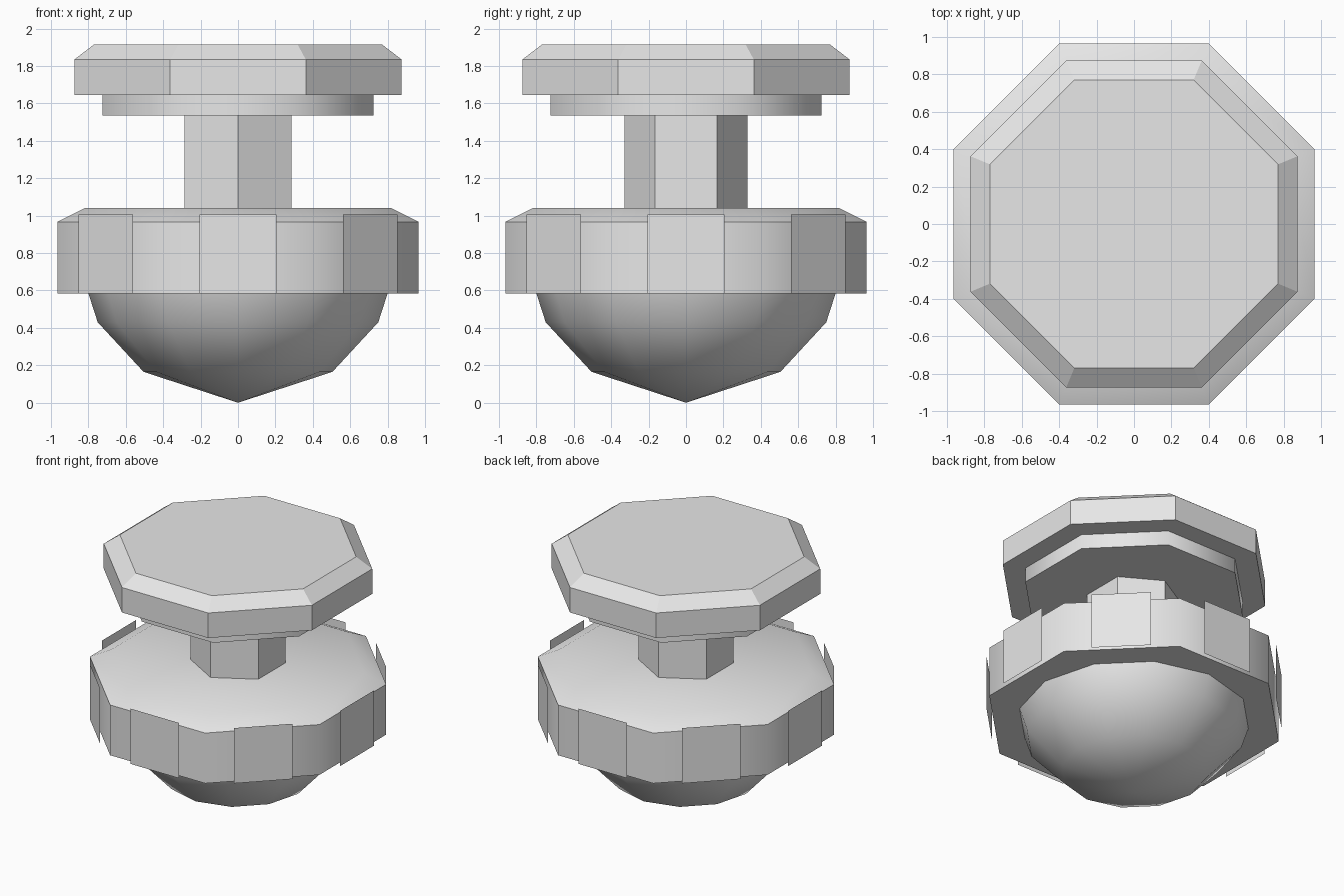
import bpy, bmesh, math
from mathutils import Matrix

if "Cube" in bpy.data.objects:
    bpy.data.objects.remove(bpy.data.objects["Cube"])

GREY = (0.8, 0.8, 0.8, 1.0)
mat = bpy.data.materials.new("light_grey")
mat.use_nodes = True
mat.diffuse_color = GREY
mat.node_tree.nodes["Principled BSDF"].inputs["Base Color"].default_value = GREY


def finish(name, bm, smooth_angle=None):
    """Turn a bmesh into a named object, smoothed below the given angle."""
    mesh = bpy.data.meshes.new(name)
    bm.to_mesh(mesh)
    bm.free()
    mesh.materials.append(mat)
    ob = bpy.data.objects.new(name, mesh)
    bpy.context.collection.objects.link(ob)
    if smooth_angle:
        bpy.ops.object.select_all(action='DESELECT')
        ob.select_set(True)
        bpy.context.view_layer.objects.active = ob
        bpy.ops.object.shade_smooth_by_angle(angle=math.radians(smooth_angle))
    return ob


def prism(name, sides, phase, profile, smooth_angle=None):
    """Loft regular polygons through (radius, height) pairs, bottom to top."""
    bm = bmesh.new()
    rings = []
    for r, z in profile:
        if r == 0:
            rings.append([bm.verts.new((0, 0, z))] * sides)
            continue
        angles = [math.radians(phase) + math.tau * i / sides for i in range(sides)]
        rings.append([bm.verts.new((r * math.cos(a), r * math.sin(a), z)) for a in angles])
    for low, high in zip(rings, rings[1:]):
        for i in range(sides):
            j = (i + 1) % sides
            corners = (low[i], low[j], high[j], high[i])
            bm.faces.new(list(dict.fromkeys(corners)))
    if profile[0][0] > 0:
        bm.faces.new(rings[0][::-1])
    bm.faces.new(rings[-1])
    bmesh.ops.recalc_face_normals(bm, faces=bm.faces)
    return finish(name, bm, smooth_angle)


def octagon(name, profile, smooth_angle=None):
    """Octagon with flat sides on the axes, sized by its half width."""
    k = 1 / math.cos(math.pi / 8)
    return prism(name, 8, 22.5, [(r * k, z) for r, z in profile], smooth_angle)


# Pointed twelve-sided bowl underneath
prism("lower_bowl", 12, 0, [(0, 0), (0.505, 0.165), (0.75, 0.43), (0.80, 0.585)], 31)

# Wide octagonal body with a shallow chamfer
octagon("body", [(0.965, 0.585), (0.965, 0.967), (0.82, 1.04)], 50)

# Six-sided stem with corners at front and back
prism("stem", 6, 30, [(0.33, 1.04), (0.33, 1.535)])

# Collar and chamfered cap
octagon("collar", [(0.725, 1.535), (0.725, 1.645)], 50)
octagon("cap", [(0.875, 1.645), (0.875, 1.835), (0.77, 1.915)])

# Thin panels standing just off each side of the body
for n in range(8):
    panel = bmesh.new()
    corners = [(-0.205, -1, 0.585), (0.205, -1, 0.585), (0.205, -1, 1.005), (-0.205, -1, 1.005)]
    panel.faces.new([panel.verts.new(c) for c in corners])
    panel.transform(Matrix.Rotation(math.radians(45 * n), 4, 'Z'))
    finish(f"side_panel_{n + 1}", panel)
